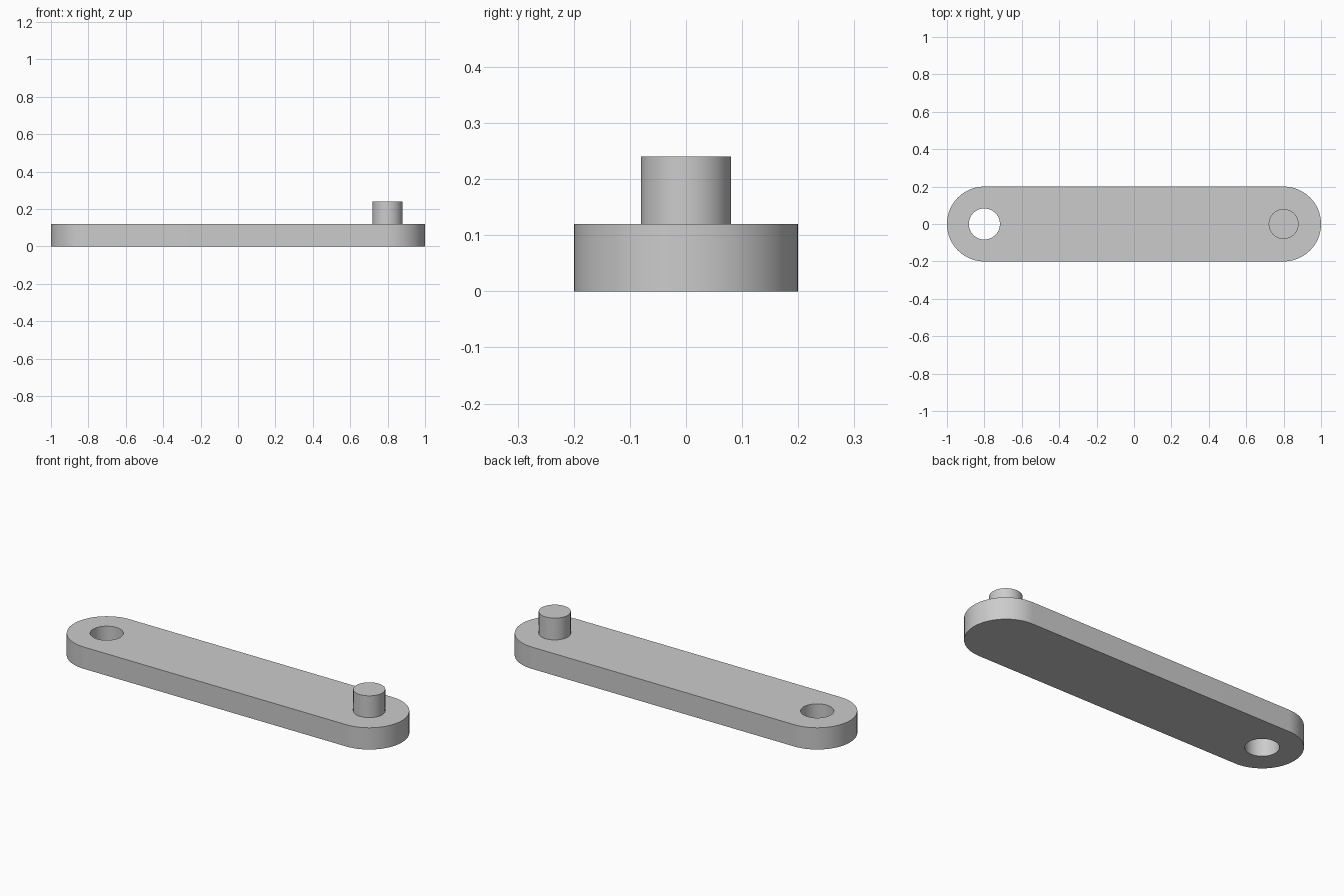
import bpy, bmesh, math

PIVOT, END_R, THICK = 0.8, 0.2, 0.12
HOLE_R, PEG_R, PEG_TOP = 0.083, 0.08, 0.24

if "Cube" in bpy.data.objects:
    bpy.data.objects.remove(bpy.data.objects["Cube"], do_unlink=True)

grey = bpy.data.materials.new("light_grey")
grey.use_nodes = True
grey.diffuse_color = (0.6, 0.6, 0.6, 1)
grey.node_tree.nodes["Principled BSDF"].inputs["Base Color"].default_value = grey.diffuse_color


def arc(cx, radius, start, sweep, steps):
    """Points along an arc centred on (cx, 0)."""
    angles = [start + sweep * i / steps for i in range(steps + 1)]
    return [(cx + radius * math.cos(a), radius * math.sin(a)) for a in angles]


def prism(name, outline, z0, z1):
    """Extrude a closed outline upwards from z0 to z1."""
    bm = bmesh.new()
    base = bm.faces.new([bm.verts.new((x, y, z0)) for x, y in outline])
    grown = bmesh.ops.extrude_face_region(bm, geom=[base], use_keep_orig=True)
    top = [v for v in grown["geom"] if isinstance(v, bmesh.types.BMVert)]
    bmesh.ops.translate(bm, verts=top, vec=(0, 0, z1 - z0))
    bmesh.ops.recalc_face_normals(bm, faces=bm.faces)
    mesh = bpy.data.meshes.new(name)
    bm.to_mesh(mesh)
    bm.free()
    mesh.materials.append(grey)
    obj = bpy.data.objects.new(name, mesh)
    bpy.context.collection.objects.link(obj)
    return obj


def activate(obj):
    bpy.ops.object.select_all(action="DESELECT")
    obj.select_set(True)
    bpy.context.view_layer.objects.active = obj


def circle(cx, radius):
    return arc(cx, radius, 0, math.tau, 64)[:-1]


# Flat arm with two rounded ends
outline = (arc(PIVOT, END_R, -math.pi / 2, math.pi, 48)
           + arc(-PIVOT, END_R, math.pi / 2, math.pi, 48))
arm = prism("crank_arm", outline, 0, THICK)

# Round hole through the right end
cutter = prism("hole_cutter", circle(-PIVOT, HOLE_R), -0.1, THICK + 0.1)
cutter.hide_render = True
activate(arm)
cut = arm.modifiers.new("hole", "BOOLEAN")
cut.operation, cut.solver, cut.object = "DIFFERENCE", "EXACT", cutter
bpy.ops.object.modifier_apply(modifier=cut.name)
bpy.data.objects.remove(cutter, do_unlink=True)

# Upright peg on the left end
peg = prism("crank_peg", circle(PIVOT, PEG_R), THICK - 0.02, PEG_TOP)

# Smooth round walls with crisp rims
for part in (arm, peg):
    activate(part)
    bpy.ops.object.shade_smooth_by_angle(angle=math.radians(30))
